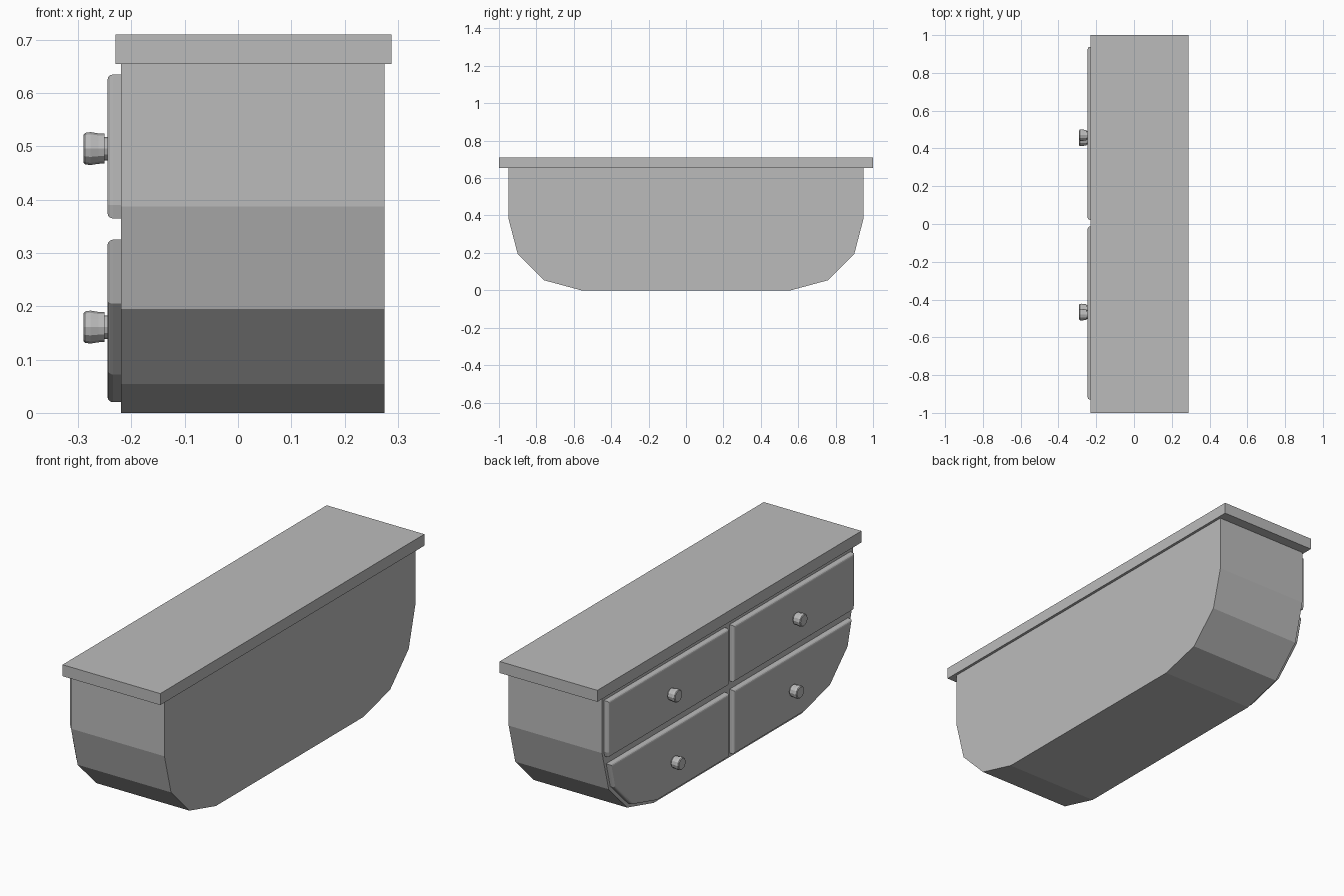
import bpy, bmesh, math
from mathutils import Matrix

cube = bpy.data.objects.get("Cube")
if cube:
    bpy.data.objects.remove(cube, do_unlink=True)

grey = bpy.data.materials.new("plain grey")
grey.use_nodes = True
colour = (0.5, 0.5, 0.5, 1)
grey.diffuse_color = colour
grey.node_tree.nodes["Principled BSDF"].inputs["Base Color"].default_value = colour


def finish(name, bm):
    bmesh.ops.recalc_face_normals(bm, faces=bm.faces)
    mesh = bpy.data.meshes.new(name)
    bm.to_mesh(mesh)
    bm.free()
    mesh.materials.append(grey)
    obj = bpy.data.objects.new(name, mesh)
    bpy.context.collection.objects.link(obj)
    return obj


def slab(name, outline, x0, x1, bevel=0):
    """Extrude a (y, z) outline along x, optionally rounding the rim at x0."""
    bm = bmesh.new()
    face = bm.faces.new([bm.verts.new((x0, y, z)) for y, z in outline])
    out = bmesh.ops.extrude_face_region(bm, geom=[face], use_keep_orig=True)
    verts = [g for g in out["geom"] if isinstance(g, bmesh.types.BMVert)]
    bmesh.ops.translate(bm, verts=verts, vec=(x1 - x0, 0, 0))
    bmesh.ops.recalc_face_normals(bm, faces=bm.faces)
    if bevel:
        rim = [e for e in bm.edges if all(abs(v.co.x - x0) < 1e-5 for v in e.verts)]
        bmesh.ops.bevel(bm, geom=rim, offset=bevel, segments=3, profile=0.5, affect='EDGES')
    return finish(name, bm)


def knob(name, y, z, sides=12):
    """Lathe a small knob pointing towards -x."""
    profile = [(-0.24, 0.022), (-0.251, 0.022), (-0.251, 0.028),
               (-0.262, 0.0285), (-0.277, 0.031), (-0.287, 0.0295), (-0.29, 0.026)]
    bm = bmesh.new()
    rings = []
    for x, r in profile:
        angles = [2 * math.pi * i / sides for i in range(sides)]
        rings.append([bm.verts.new((x, y + r * math.cos(a), z + r * math.sin(a))) for a in angles])
    for a, b in zip(rings, rings[1:]):
        for i in range(sides):
            j = (i + 1) % sides
            bm.faces.new((a[i], a[j], b[j], b[i]))
    bm.faces.new(rings[0])
    bm.faces.new(rings[-1])
    return finish(name, bm)


# Cabinet body with a faceted, boat-shaped underside
half = [(0.95, 0.655), (0.95, 0.387), (0.90, 0.195), (0.76, 0.054), (0.56, 0)]
slab("cabinet_body", half + [(-y, z) for y, z in reversed(half)], -0.22, 0.275)

# Overhanging top board
slab("top_board", [(-1, 0.655), (1, 0.655), (1, 0.71), (-1, 0.71)], -0.23, 0.288)

# Drawer fronts following the body outline, with their knobs
upper = [(0.018, 0.635), (0.933, 0.635), (0.933, 0.39), (0.926, 0.365), (0.018, 0.365)]
lower = [(0.018, 0.325), (0.915, 0.325), (0.884, 0.205), (0.75, 0.072), (0.56, 0.02), (0.018, 0.02)]
for side, label in ((1, "back"), (-1, "front")):
    for level, outline, ky, kz in (("upper", upper, 0.475, 0.496), ("lower", lower, 0.448, 0.161)):
        shifted = [(side * y + 0.004, z) for y, z in outline]
        slab(f"{level}_{label}_drawer", shifted, -0.245, -0.22, bevel=0.01)
        knob(f"{level}_{label}_knob", side * ky - 0.005, kz)
